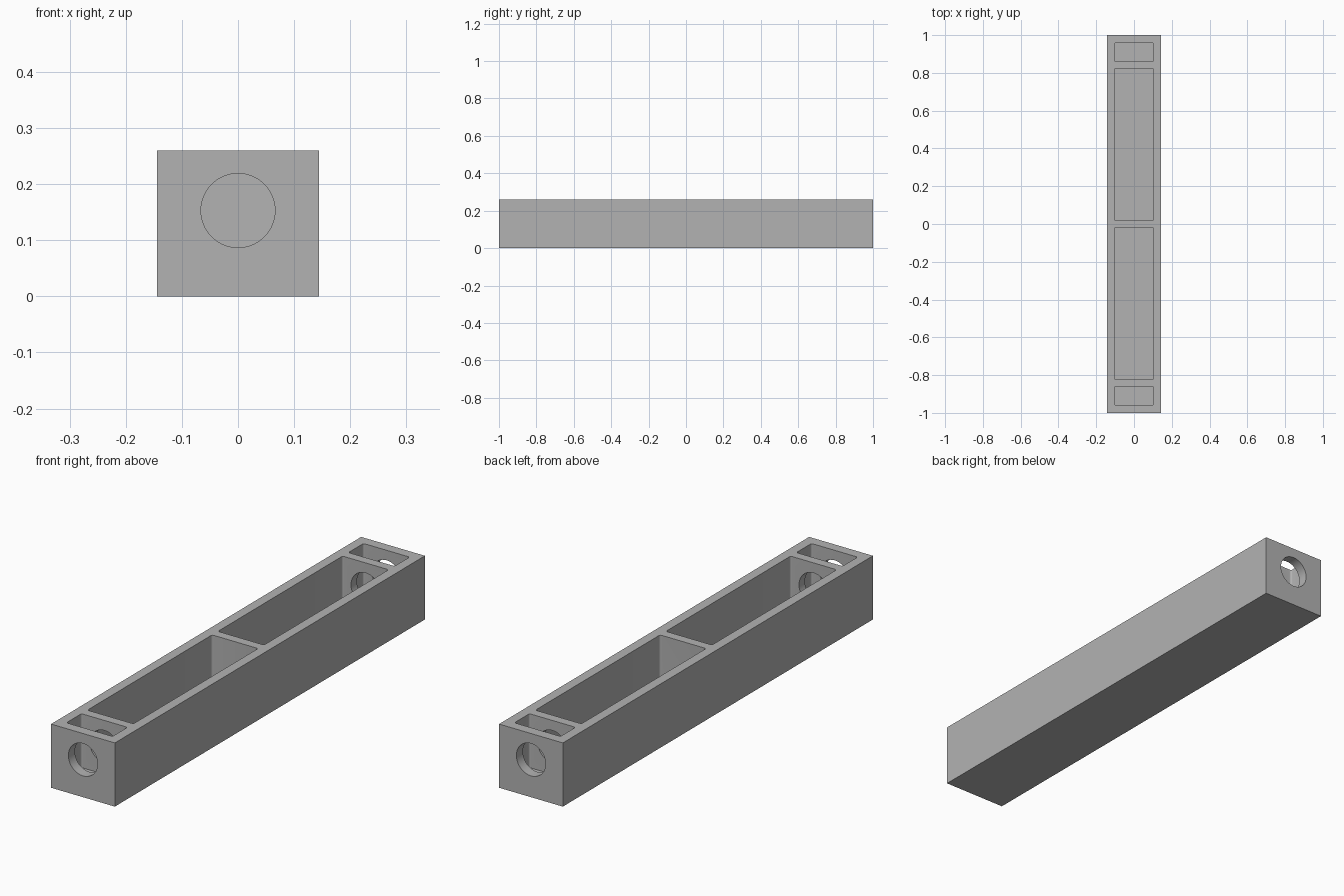
import bpy, math

if "Cube" in bpy.data.objects:
    bpy.data.objects.remove(bpy.data.objects["Cube"], do_unlink=True)

WIDTH, HEIGHT, WALL = 0.288, 0.26, 0.04
HOLE_R, HOLE_Z = 0.066, 0.153

grey = bpy.data.materials.new("light_grey")
grey.use_nodes = True
grey.diffuse_color = (0.45, 0.45, 0.45, 1)
grey.node_tree.nodes["Principled BSDF"].inputs["Base Color"].default_value = grey.diffuse_color


def apply_modifier(obj, mod):
    bpy.ops.object.select_all(action="DESELECT")
    obj.select_set(True)
    bpy.context.view_layer.objects.active = obj
    bpy.ops.object.modifier_apply(modifier=mod.name)


def box(name, x, y0, y1, z0, z1):
    bpy.ops.mesh.primitive_cube_add(size=1, location=(0, (y0 + y1) / 2, (z0 + z1) / 2))
    obj = bpy.context.object
    obj.name = name
    obj.scale = (x, y1 - y0, z1 - z0)
    bpy.ops.object.transform_apply(location=True, rotation=True, scale=True)
    obj.data.materials.append(grey)
    return obj


def round_vertical_edges(obj, radius):
    mod = obj.modifiers.new("round", "BEVEL")
    mod.limit_method = "WEIGHT"
    mod.width, mod.segments = radius, 5
    weights = obj.data.attributes.new("bevel_weight_edge", "FLOAT", "EDGE")
    for e in obj.data.edges:
        a, b = (obj.data.vertices[i].co for i in e.vertices)
        weights.data[e.index].value = float(abs(a.z - b.z) > 0.01)
    apply_modifier(obj, mod)


def cut(target, cutter):
    mod = target.modifiers.new("cut", "BOOLEAN")
    mod.operation, mod.solver, mod.object = "DIFFERENCE", "EXACT", cutter
    apply_modifier(target, mod)
    bpy.data.objects.remove(cutter, do_unlink=True)


# Solid outer block
tray = box("long_tray", WIDTH, -1, 1, 0, HEIGHT)

# Long and short pockets, mirrored about the central divider
for side in (-1, 1):
    for near, far in ((0.019, 0.823), (0.861, 0.958)):
        y0, y1 = sorted((side * near, side * far))
        pocket = box("pocket_cutter", WIDTH - 2 * WALL, y0, y1, WALL, HEIGHT + 0.1)
        round_vertical_edges(pocket, 0.008)
        cut(tray, pocket)

# Round bore through each end wall and the wall behind it
for side in (-1, 1):
    bpy.ops.mesh.primitive_cylinder_add(
        vertices=64, radius=HOLE_R, depth=0.5,
        location=(0, side * 0.85, HOLE_Z), rotation=(math.pi / 2, 0, 0))
    bore = bpy.context.object
    bore.data.materials.append(grey)
    cut(tray, bore)

bpy.ops.object.select_all(action="DESELECT")
tray.select_set(True)
bpy.context.view_layer.objects.active = tray
bpy.ops.object.shade_smooth_by_angle(angle=math.radians(30))
